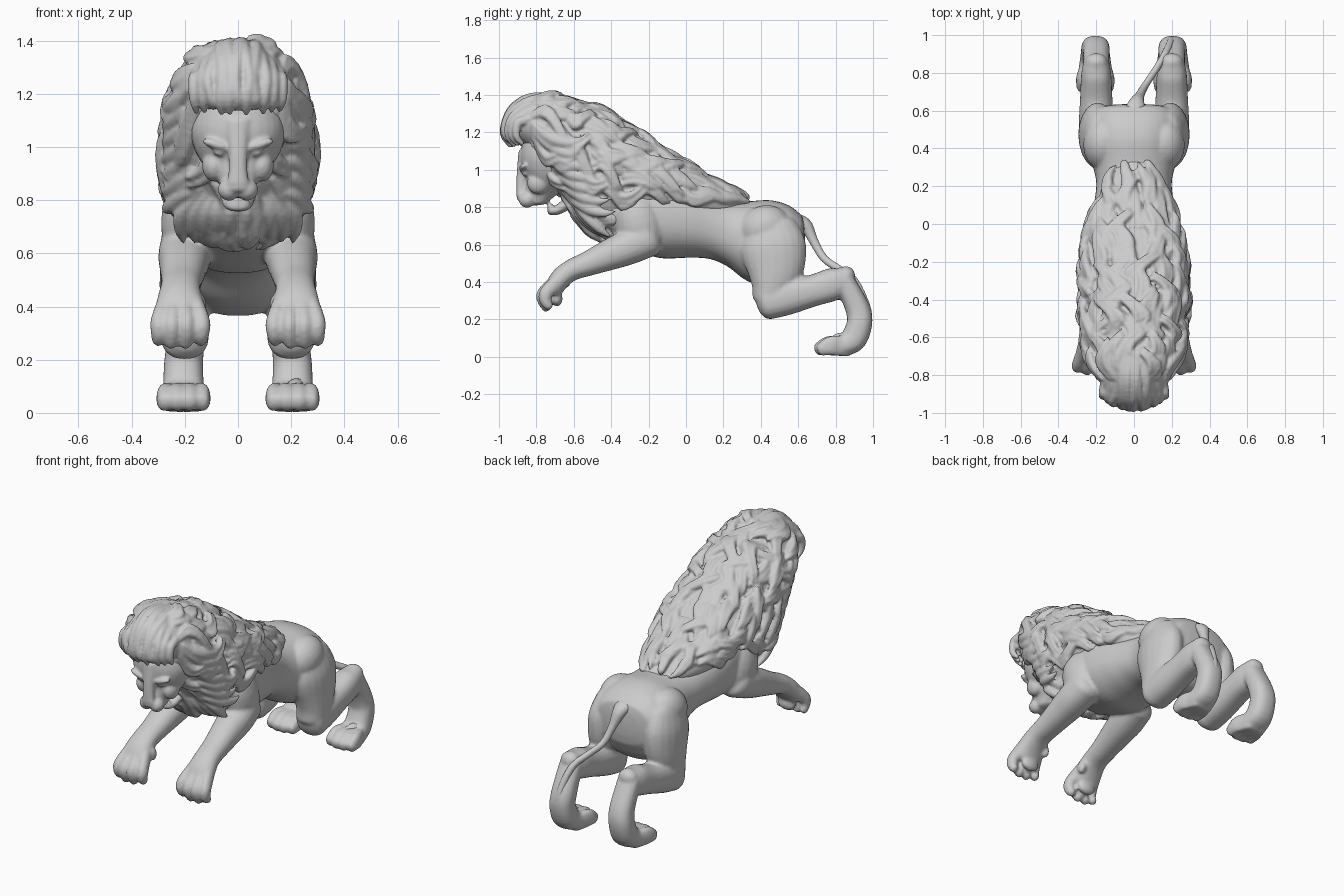
import bpy, bmesh, math, random
from mathutils import Vector, Matrix, Euler

random.seed(4)
X = Vector((1, 0, 0))
UP = Vector((0, 0, 1))


def spline(pts, k):
    """Catmull-Rom resampling of tuples of any length."""
    out = []
    for i in range(len(pts) - 1):
        a, b = pts[max(i - 1, 0)], pts[i]
        c, d = pts[i + 1], pts[min(i + 2, len(pts) - 1)]
        for j in range(k):
            t = j / k
            out.append(tuple(0.5 * (2 * q + (r - p) * t + (2 * p - 5 * q + 4 * r - s) * t * t
                       + (3 * q - p - 3 * r + s) * t ** 3) for p, q, r, s in zip(a, b, c, d)))
    return out + [tuple(pts[-1])]


def spow(v, p):
    return math.copysign(abs(v) ** (2 / p), v)


def loft(bm, secs, up=None, side=X, p=2.0, n=20, k=4, cap=0.6, mirror=False):
    """Skin (x, y, z, half width, half height) sections with rounded ends."""
    secs = spline(secs, k)
    P = [Vector(s[:3]) for s in secs]
    T = [(P[min(i + 1, len(P) - 1)] - P[max(i - 1, 0)]).normalized() for i in range(len(P))]
    rows = [(P[i], T[i], secs[i][3], secs[i][4]) for i in range(len(P))]

    def ends(i, sgn):
        r = min(secs[i][3:5]) * cap
        return [(P[i] + T[i] * sgn * r * math.sin(a), T[i], secs[i][3] * math.cos(a),
                 secs[i][4] * math.cos(a)) for a in (0.5, 1.0, 1.4)]
    rows = ends(0, -1)[::-1] + rows + ends(-1, 1)
    for m in ((1, -1) if mirror else (1,)):
        rings = []
        for c, t, a, b in rows:
            nrm = up or t.cross(side).normalized()
            ring = []
            for j in range(n):
                th = 2 * math.pi * j / n
                v = c + side * a * spow(math.cos(th), p) + nrm * b * spow(math.sin(th), p)
                ring.append(bm.verts.new((v.x * m, v.y, v.z)))
            rings.append(ring)
        for r0, r1 in zip(rings, rings[1:]):
            for j in range(n):
                bm.faces.new((r0[j], r0[(j + 1) % n], r1[(j + 1) % n], r1[j]))
        bm.faces.new(rings[0])
        bm.faces.new(rings[-1])


def ball(bm, loc, size, rot=(0, 0, 0), mirror=True):
    for m in ((1, -1) if mirror else (1,)):
        M = Matrix.LocRotScale(Vector((loc[0] * m, loc[1], loc[2])),
                               Euler((rot[0], rot[1] * m, rot[2] * m)), Vector(size))
        bmesh.ops.create_uvsphere(bm, u_segments=20, v_segments=12, radius=1, matrix=M)


def finish(bm, name, voxel, smooth):
    """Fuse all the pieces into one sculpted skin."""
    bmesh.ops.recalc_face_normals(bm, faces=bm.faces)
    me = bpy.data.meshes.new(name)
    bm.to_mesh(me)
    bm.free()
    ob = bpy.data.objects.new(name, me)
    bpy.context.collection.objects.link(ob)
    r = ob.modifiers.new("fuse", 'REMESH')
    r.mode, r.voxel_size, r.use_smooth_shade = 'VOXEL', voxel, True
    s = ob.modifiers.new("soften", 'SMOOTH')
    s.factor, s.iterations = 0.5, smooth


def tall(secs):
    """(y, top, bottom, half width) to loft sections."""
    return [(0, y, (t + b) / 2, w, (t - b) / 2) for y, t, b, w in secs]


# torso
bm = bmesh.new()
loft(bm, tall([(-.48, .95, .66, .19), (-.35, 1.0, .60, .235), (-.15, .98, .53, .25), (0, .92, .53, .235),
               (.12, .87, .525, .21), (.22, .84, .485, .20), (.32, .832, .41, .22), (.45, .838, .365, .24),
               (.55, .81, .39, .24), (.61, .765, .48, .20)]), up=UP, p=2.3, n=40, cap=.2)
ball(bm, (.16, .42, .69), (.11, .14, .12), (.3, 0, 0))

# hind legs: thigh, shin, lower leg and foot
loft(bm, [(.18, .45, .70, .08, .14), (.19, .465, .60, .10, .175), (.195, .475, .48, .10, .16),
          (.20, .46, .38, .092, .12), (.20, .435, .31, .085, .085)], mirror=True)
loft(bm, [(.20, .43, .29, .09, .092), (.20, .54, .32, .092, .096), (.20, .68, .355, .085, .085),
          (.20, .79, .39, .08, .088), (.20, .84, .415, .07, .07)], p=2.4, mirror=True)
ball(bm, (.20, .855, .435), (.06, .05, .05))
loft(bm, [(.20, .835, .415, .07, .06), (.20, .88, .34, .07, .06), (.20, .92, .25, .072, .066),
          (.205, .928, .18, .074, .068), (.205, .895, .095, .078, .07), (.205, .83, .055, .088, .055)],
     p=2.4, mirror=True)
for i, x in enumerate((.135, .182, .229, .275)):
    d = .014 * (i in (1, 2))
    loft(bm, [(x * .6 + .08, .87, .055, .03, .055), (x, .78 - d, .06, .031, .054),
              (x, .718 - d, .038, .029, .035)], n=12, p=2.3, mirror=True)

# front legs: shoulder, foreleg, paw with four toes
ball(bm, (.185, -.25, .71), (.105, .13, .185), (.25, 0, 0))
loft(bm, [(.19, -.20, .64, .10, .105), (.20, -.30, .59, .10, .095), (.205, -.40, .55, .09, .085),
          (.212, -.52, .50, .078, .067), (.217, -.61, .465, .076, .058), (.22, -.67, .42, .086, .056),
          (.222, -.71, .36, .09, .05)], p=2.2, mirror=True)
for i, x in enumerate((.136, .194, .248, .298)):
    d = .012 * (i in (1, 2))
    loft(bm, [(.22 + (x - .22) * .7, -.67, .42, .03, .04), (x, -.745 - d, .345, .032, .038),
              (x, -.75 - d, .30, .03, .034), (x + .003, -.73 - d, .268 - d, .023, .024)], n=12, mirror=True)
ball(bm, (.215, -.69, .31), (.06, .03, .04))
ball(bm, (.14, -.645, .405), (.022, .03, .04))
finish(bm, "body_and_legs", .0105, 4)

# tail draped along one hind leg, ending in a tuft
bm = bmesh.new()
loft(bm, [(.0, .56, .745, .07, .03), (.01, .635, .71, .046, .036), (.03, .68, .625, .026, .026),
          (.06, .735, .53, .022, .022), (.11, .81, .475, .022, .022), (.16, .89, .42, .022, .022),
          (.19, .95, .31, .022, .022), (.205, .974, .21, .024, .022), (.235, .93, .11, .034, .03),
          (.215, .82, .09, .036, .04), (.19, .765, .09, .01, .012)], n=14)
finish(bm, "tail", .009, 3)

# head: skull and muzzle looking down, brow, nose, cheeks, open jaw
bm = bmesh.new()
loft(bm, [(0, (f + b) / 2, z, w, (b - f) / 2) for z, f, b, w in
          ((1.18, -.87, -.55, .16), (1.08, -.885, -.55, .182), (1.01, -.88, -.56, .17), (.95, -.86, -.58, .142),
           (.90, -.865, -.64, .095), (.86, -.875, -.70, .07), (.825, -.875, -.74, .058))],
     up=Vector((0, 1, 0)), p=2.3, n=32, cap=.3)
loft(bm, [(0, -.865, 1.10, .05, .03), (0, -.875, .98, .036, .03), (0, -.882, .90, .036, .025),
          (0, -.885, .86, .044, .022)], p=2.3, cap=.3)
ball(bm, (0, -.887, .85), (.042, .018, .02), mirror=False)
ball(bm, (.034, -.85, .84), (.042, .045, .042))
ball(bm, (.078, -.868, 1.008), (.06, .024, .018), (0, -.3, 0))
ball(bm, (.072, -.862, .978), (.022, .014, .012), (0, -.3, 0))
ball(bm, (.09, -.79, .93), (.045, .06, .06))
loft(bm, [(0, -.55, .86, .09, .06), (0, -.63, .82, .07, .035), (0, -.69, .785, .056, .026),
          (0, -.725, .785, .045, .026)], p=2.3)
ball(bm, (0, -.725, .80), (.04, .016, .022), mirror=False)
finish(bm, "head", .008, 3)

# mane core
MANE = [(-.95, 1.31, 1.17, .115), (-.88, 1.365, 1.14, .155), (-.80, 1.385, 1.07, .195), (-.70, 1.385, .90, .23),
        (-.60, 1.36, .78, .25), (-.50, 1.325, .68, .262), (-.40, 1.275, .65, .266), (-.25, 1.18, .68, .26),
        (-.10, 1.085, .72, .24), (.05, .99, .72, .22), (.20, .90, .73, .155), (.33, .832, .75, .07)]
MP = 2.1
bm = bmesh.new()
loft(bm, tall(MANE), up=UP, p=MP, n=48, cap=.2)
dense = spline(MANE, 8)


def on_mane(y, th, off):
    y = min(max(y, -.95), .33)
    for a, b in zip(dense, dense[1:]):
        if y <= b[0] + 1e-6:
            break
    f = (y - a[0]) / (b[0] - a[0])
    _, top, bot, w = [p + (q - p) * f for p, q in zip(a, b)]
    c, s = math.cos(th), math.sin(th)
    return Vector(((w + off) * spow(c, MP), y, (top + bot) / 2 + ((top - bot) / 2 + off) * spow(s, MP)))


# overlapping wavy locks, each of three strands
for row in range(13):
    y0 = -.82 + row * .08
    count = 14 if row < 9 else 9
    for i in range(count):
        th0 = 2 * math.pi * (i + .5 * (row % 2) + random.uniform(-.25, .25)) / count
        z0 = on_mane(y0, th0, 0).z
        if (y0 > -.42 and z0 < .86) or (y0 < -.72 and z0 < 1.1):
            continue
        L = random.uniform(.16, .26)
        bend, lift = random.uniform(-.3, .3), random.uniform(.004, .03)
        for j in (-1, 0, 1):
            pts = []
            for t, r, o in ((0, .012, -.01), (.3, .022, .5), (.6, .023, 1), (.85, .017, 1), (1, .005, .6)):
                th = th0 + j * .11 * (1 - .75 * t * t) + bend * math.sin(4.2 * t)
                v = on_mane(y0 + L * t * (1 - .12 * abs(j)), th, o * lift)
                pts.append((*v, r, r))
            d = Vector(pts[-1][:3]) - Vector(pts[0][:3])
            nv = Vector((math.cos(th0), 0, math.sin(th0)))
            loft(bm, pts, side=d.cross(nv).normalized(), n=8, k=2)

# forelock combed forward over the brow
for i in range(11):
    x = (i - 5) * .032
    e = 2.6 * x * x
    w = random.uniform(-.012, .012)
    loft(bm, [(x * .6, -.68, 1.38, .02, .02), (x * .85 + w, -.82 + e, 1.39 - e, .024, .024),
              (x, -.92 + e, 1.335 - e, .022, .026), (x * 1.06 - w, -.966 + e, 1.25, .022, .024),
              (x * 1.03, -.972 + e, 1.18, .02, .02), (x * .98, -.94 + e, 1.135 + w, .01, .012)], n=10)

# side whorls framing the face and the beard on the chest
for i in range(7):
    z = 1.22 - i * .062
    y = -.80 + i * .032
    loft(bm, [(.15 - i * .002, y, z, .02, .02), (.20, y + .03, z - .02, .032, .03),
              (.245, y + .10, z - .06, .034, .03), (.268, y + .18, z - .08, .022, .02),
              (.272, y + .23, z - .07, .006, .006)], side=Vector((0, .3, .95)), n=10, mirror=True)
for i in range(5):
    x = .03 + i * .044
    loft(bm, [(x * .7, -.60, .84, .022, .022), (x, -.60 + x * .3, .76, .032, .03),
              (x * 1.03, -.53 + x * .3, .69, .028, .026), (x, -.45 + x * .2, .645, .008, .008)],
         n=10, mirror=True)
finish(bm, "mane", .0082, 1)
